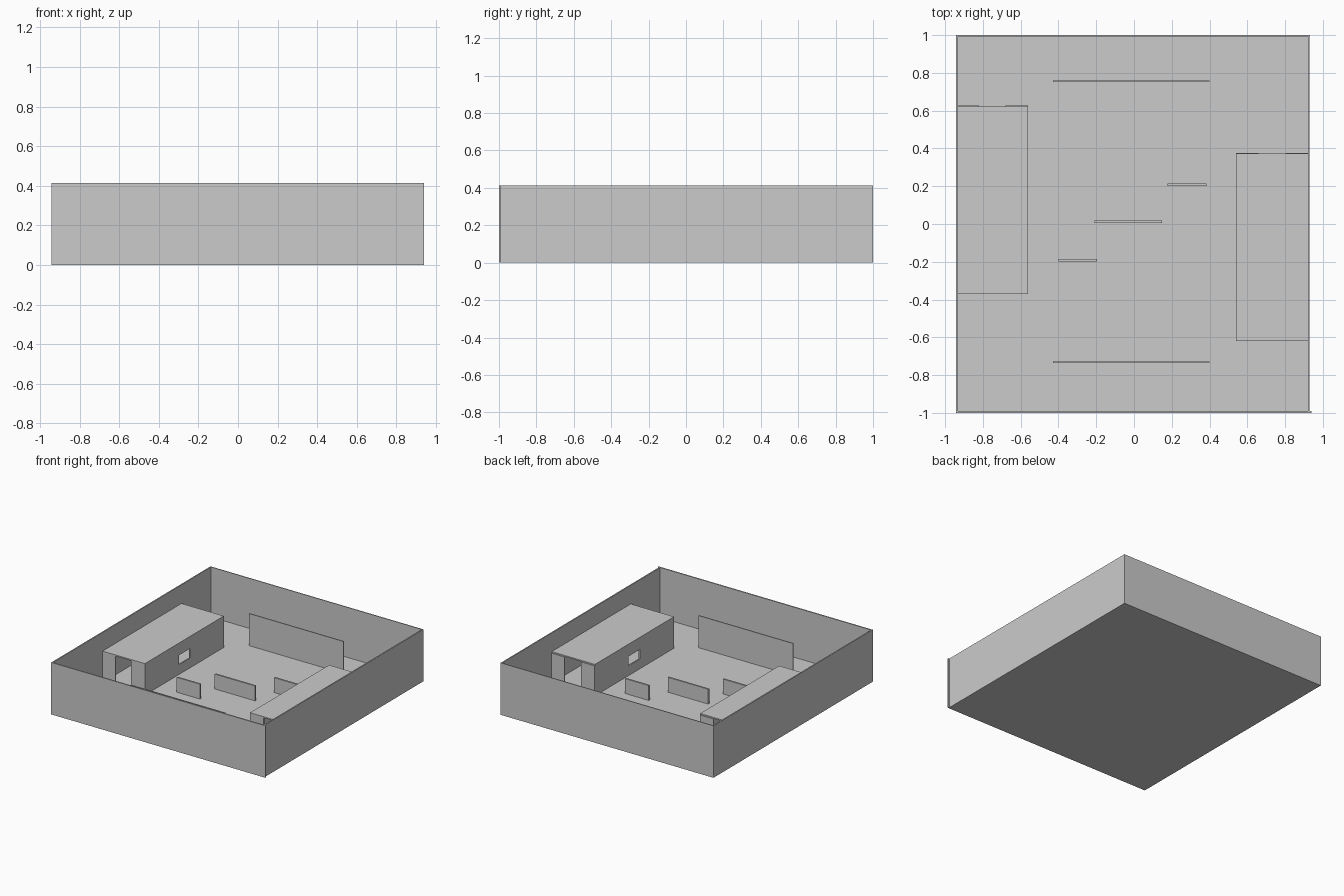
import bpy

if "Cube" in bpy.data.objects:
    bpy.data.objects.remove(bpy.data.objects["Cube"])


def box(name, x, y, z):
    """Axis-aligned box from (min, max) ranges."""
    bpy.ops.mesh.primitive_cube_add(size=1)
    ob = bpy.context.object
    ob.name = name
    lo_hi = (x, y, z)
    for v in ob.data.vertices:
        v.co = [lo_hi[i][1] if v.co[i] > 0 else lo_hi[i][0] for i in range(3)]
    return ob


def cut(target, x, y, z):
    """Cut a box-shaped opening and discard the cutter."""
    cutter = box("opening_cutter", x, y, z)
    cutter.hide_render = True
    mod = target.modifiers.new("opening", 'BOOLEAN')
    mod.operation = 'DIFFERENCE'
    mod.solver = 'EXACT'
    mod.object = cutter
    bpy.context.view_layer.objects.active = target
    bpy.ops.object.modifier_apply(modifier=mod.name)
    bpy.data.objects.remove(cutter, do_unlink=True)


FLOOR = 0.015   # floor thickness
TALL = 0.413    # perimeter height
ROOM = 0.265    # building height

# Floor and perimeter walls
box("floor", (-0.94, 0.93), (-0.998, 0.998), (0, FLOOR))
box("left_wall", (-0.942, -0.932), (-1, 1), (0, TALL))
box("right_wall", (0.92, 0.93), (-1, 1), (0, TALL))
box("front_wall", (-0.942, 0.94), (-1, -0.99), (0, TALL))
box("back_wall", (-0.942, 0.932), (0.993, 1), (0, TALL))


def building(side, outer, inner, y0, y1):
    """Long room against a perimeter wall: doors at both ends, one window."""
    s = 1 if inner > outer else -1
    rng = lambda a, b: (min(a, b), max(a, b))
    xs = rng(outer, inner)
    face = rng(inner - s * 0.01, inner)
    mid = (y0 + y1) / 2

    # Inner long wall with window
    wall = box(side + "_room_long_wall", face, (y0, y1), (0, ROOM - 0.01))
    cut(wall, (face[0] - 0.05, face[1] + 0.05),
        (mid - 0.07, mid + 0.07), (0.093, 0.168))

    # Jambs either side of the full-height doorways
    jambs = (rng(outer, outer + s * 0.115), rng(inner - s * 0.12, inner))
    for end, ys in (("front", (y0, y0 + 0.01)), ("back", (y1 - 0.01, y1))):
        for i, jx in enumerate(jambs):
            box(f"{side}_room_{end}_jamb_{i}", jx, ys, (0, ROOM - 0.01))

    # Roof slab, slightly short of the back end
    box(side + "_room_roof", xs, (y0, y1 - 0.005), (ROOM - 0.01, ROOM))


building("left", -0.935, -0.56, -0.37, 0.627)
building("right", 0.92, 0.54, -0.62, 0.377)

# Tall screens near front and back
for name, y in (("front_screen", -0.733), ("back_screen", 0.755)):
    box(name, (-0.43, 0.40), (y - 0.004, y + 0.004), (0, 0.27))

# Low cover walls in the middle
for i, (x0, x1, y) in enumerate(((-0.40, -0.197, -0.191),
                                 (-0.208, 0.147, 0.012),
                                 (0.178, 0.385, 0.207))):
    box(f"cover_wall_{i}", (x0, x1), (y - 0.007, y + 0.007), (FLOOR - 0.005, 0.133))
